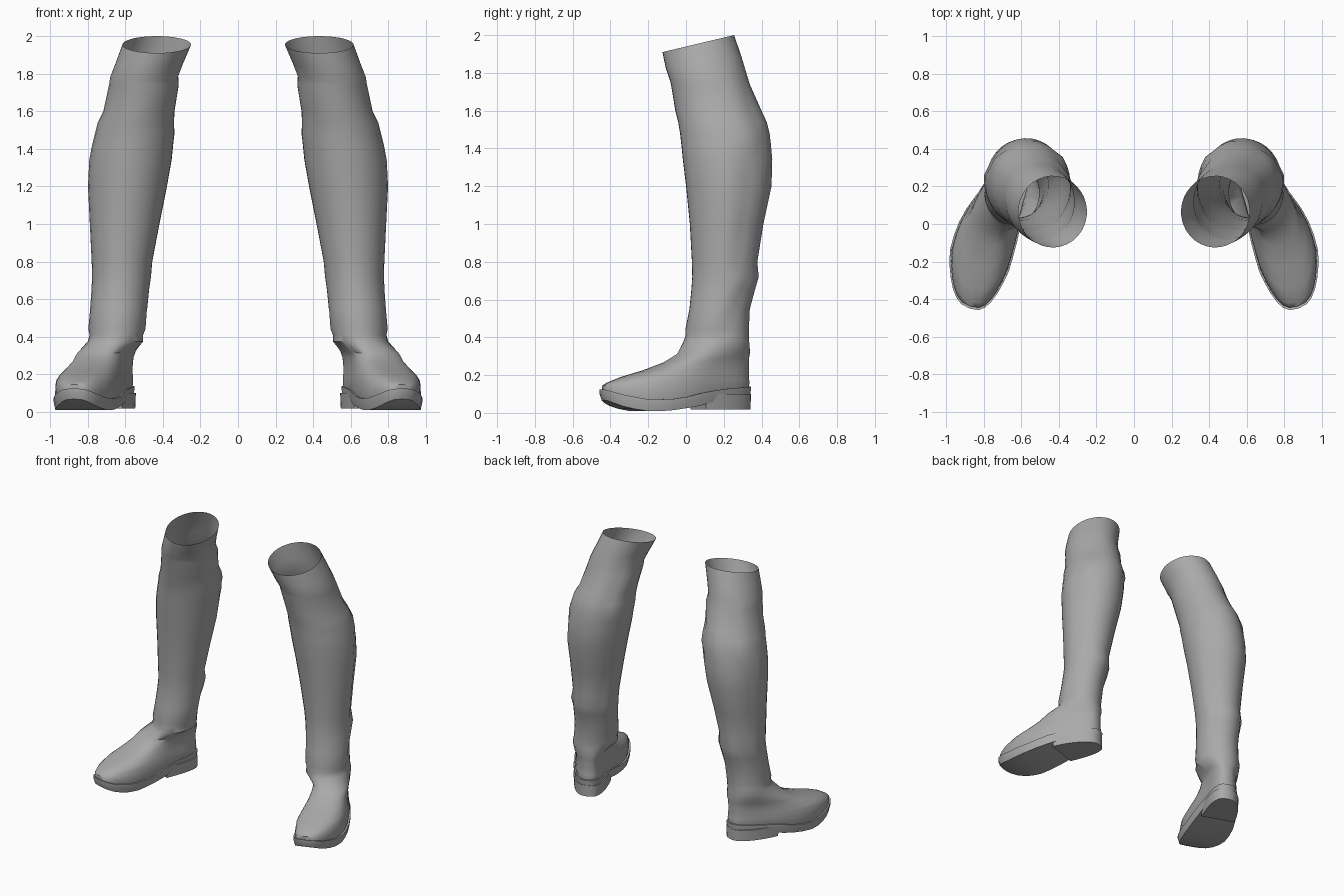
import bpy, bmesh, math
from mathutils import Vector

cube = bpy.data.objects.get("Cube")
if cube:
    bpy.data.objects.remove(cube, do_unlink=True)

leather = bpy.data.materials.new("grey_leather")
leather.use_nodes = True
GREY = (0.40, 0.40, 0.40, 1)
leather.diffuse_color = GREY
leather.node_tree.nodes["Principled BSDF"].inputs["Base Color"].default_value = GREY

SIDES = 32
HEEL = Vector((0.60, 0.335))
TOE = Vector((0.875, -0.45))
LENGTH = (TOE - HEEL).length
FORWARD = (TOE - HEEL).normalized()
OUTWARD = Vector((-FORWARD.y, FORWARD.x))
START = math.atan2(FORWARD.y, FORWARD.x)


def curve(points, x):
    """Piecewise linear lookup."""
    for (x0, y0), (x1, y1) in zip(points, points[1:]):
        if x <= x1:
            f = max(0, (x - x0) / (x1 - x0))
            return y0 + f * (y1 - y0)
    return points[-1][1]


# Lengthwise foot shape, heel to toe
WIDTH = [(0, .125), (.25, .13), (.45, .155), (.7, .172), (1, .155)]
WELT = [(0, .14), (.25, .125), (.4, .105), (.55, .075), (.75, .07), (.9, .095), (1, .125)]
TREAD = [(0, .07), (.3, .06), (.42, .035), (.65, .008), (.8, .012), (.92, .04), (1, .075)]


def place(s, w, z):
    """Point at foot fraction s, sideways offset w, along the bent foot axis."""
    bend = 0.042 * math.sin(math.pi * min(1, max(0, s)))
    p = HEEL + FORWARD * (s * LENGTH) + OUTWARD * (w + bend)
    return (p.x, p.y, z)


def foot_ring(s0, s1, scale, height):
    ring = []
    for i in range(SIDES):
        t = 2 * math.pi * i / SIDES
        s = (s0 + s1) / 2 + (s1 - s0) / 2 * math.cos(t)
        side = math.copysign(abs(math.sin(t)) ** 0.72, math.sin(t))
        ring.append(place(s, side * scale * curve(WIDTH, s), height(s)))
    return ring


def slope(s0, z0, s1, z1):
    return lambda s: z0 + (z1 - z0) * (s - s0) / (s1 - s0)


def shaft_ring(z, x0, x1, y0, y1, edge, tilt=0):
    cx, cy, rx, ry = (x0 + x1) / 2, (y0 + y1) / 2, (x1 - x0) / 2, (y1 - y0) / 2
    ring = []
    for i in range(SIDES):
        a = START + 2 * math.pi * i / SIDES
        # front guard panel stands slightly proud of the back of the shaft
        k = 0.012 if math.sin(a) < edge else 0
        ring.append((cx + (rx + k) * math.cos(a), cy + (ry + k) * math.sin(a),
                     z + tilt * math.sin(a)))
    return ring


def finish(name, bm, angle):
    bmesh.ops.remove_doubles(bm, verts=bm.verts, dist=0.0005)
    bmesh.ops.recalc_face_normals(bm, faces=bm.faces)
    mesh = bpy.data.meshes.new(name)
    bm.to_mesh(mesh)
    bm.free()
    mesh.materials.append(leather)
    obj = bpy.data.objects.new(name, mesh)
    bpy.context.collection.objects.link(obj)
    bpy.ops.object.select_all(action="DESELECT")
    obj.select_set(True)
    bpy.context.view_layer.objects.active = obj
    bpy.ops.object.shade_smooth_by_angle(angle=math.radians(angle))
    obj.modifiers.new("pair", "MIRROR").use_mirror_merge = False


def loft(rings):
    bm = bmesh.new()
    rows = [[bm.verts.new(p) for p in ring] for ring in rings]
    for a, b in zip(rows, rows[1:]):
        n = len(a)
        for i in range(n):
            bm.faces.new((a[i], a[(i + 1) % n], b[(i + 1) % n], b[i]))
    return bm, rows


def close_across(bm, row):
    """Cap a foot ring with strips running side to side."""
    n = len(row)
    for i in range(n // 2):
        quad = [row[i], row[i + 1], row[-i - 1], row[-i % n]]
        bm.faces.new(list(dict.fromkeys(quad)))


# Boot upper: vamp rings rising into the ankle
upper = [
    foot_ring(.01, .985, .95, lambda s: curve(WELT, s) - .005),
    foot_ring(.005, .985, .98, lambda s: curve(WELT, s) + .025),
    foot_ring(.01, .955, .97, slope(0, .18, 1, .158)),
    foot_ring(.01, .87, .92, slope(0, .225, .87, .188)),
    foot_ring(.01, .72, .87, slope(0, .265, .72, .225)),
    foot_ring(.01, .58, .87, slope(0, .295, .58, .268)),
    foot_ring(.005, .49, .92, slope(0, .325, .49, .312)),
]
# Shaft: height, inner and outer x, front and back y, panel edge
SHAFT = [
    (.375, .505, .80, -.015, .335, -2),
    (.41, .505, .79, -.002, .333, -2),
    (.44, .503, .785, .008, .333, .0),
    (.55, .495, .775, .03, .338, .3),
    (.65, .485, .768, .04, .365, .5),
    (.72, .475, .765, .045, .385, .55),
    (.80, .468, .767, .043, .378, .3),
    (1.0, .43, .777, .032, .41, .25),
    (1.2, .39, .787, .012, .453, .25),
    (1.34, .365, .78, -.005, .457, .3),
    (1.42, .357, .765, -.013, .45, .55),
    (1.48, .35, .75, -.02, .443, .68),
    (1.54, .352, .735, -.03, .428, .65),
    (1.6, .35, .705, -.045, .40, .6),
    (1.74, .327, .675, -.068, .338, .7),
]
upper += [shaft_ring(*row) for row in SHAFT]
# Cuff above the panel, flaring to a slanted open top
upper += [
    shaft_ring(1.785, .318, .68, -.087, .318, -2, .02),
    shaft_ring(1.86, .29, .65, -.108, .292, -2, .032),
    shaft_ring(1.955, .25, .615, -.125, .255, -2, .045),
]
bm, rows = loft(upper)
finish("boot_upper", bm, 50)

# Outsole with a narrow welt ledge, curving up at the toe
sole = [
    foot_ring(.01, .985, .93, lambda s: curve(WELT, s)),
    foot_ring(-.005, 1.0, 1.03, lambda s: curve(WELT, s)),
    foot_ring(-.003, 1.0, 1.03, lambda s: curve(WELT, s) - .02),
    foot_ring(.005, .985, .97, lambda s: curve(TREAD, s)),
]
bm, rows = loft(sole)
close_across(bm, rows[0])
close_across(bm, rows[-1])
finish("boot_sole", bm, 40)


# Heel block with a straight front edge
def heel_ring(scale, z):
    steps = [math.pi / 2 * i / 10 for i in range(11)]
    half = [(.36 * (1 - math.cos(t)), scale * .13 * math.sin(t) ** .72) for t in steps]
    return ([place(s, w, z) for s, w in half]
            + [place(s, -w, z) for s, w in reversed(half[1:])])


bm, rows = loft([heel_ring(1, .1), heel_ring(.96, .018)])
for row in rows:
    bm.faces.new(row)
finish("boot_heel", bm, 40)
